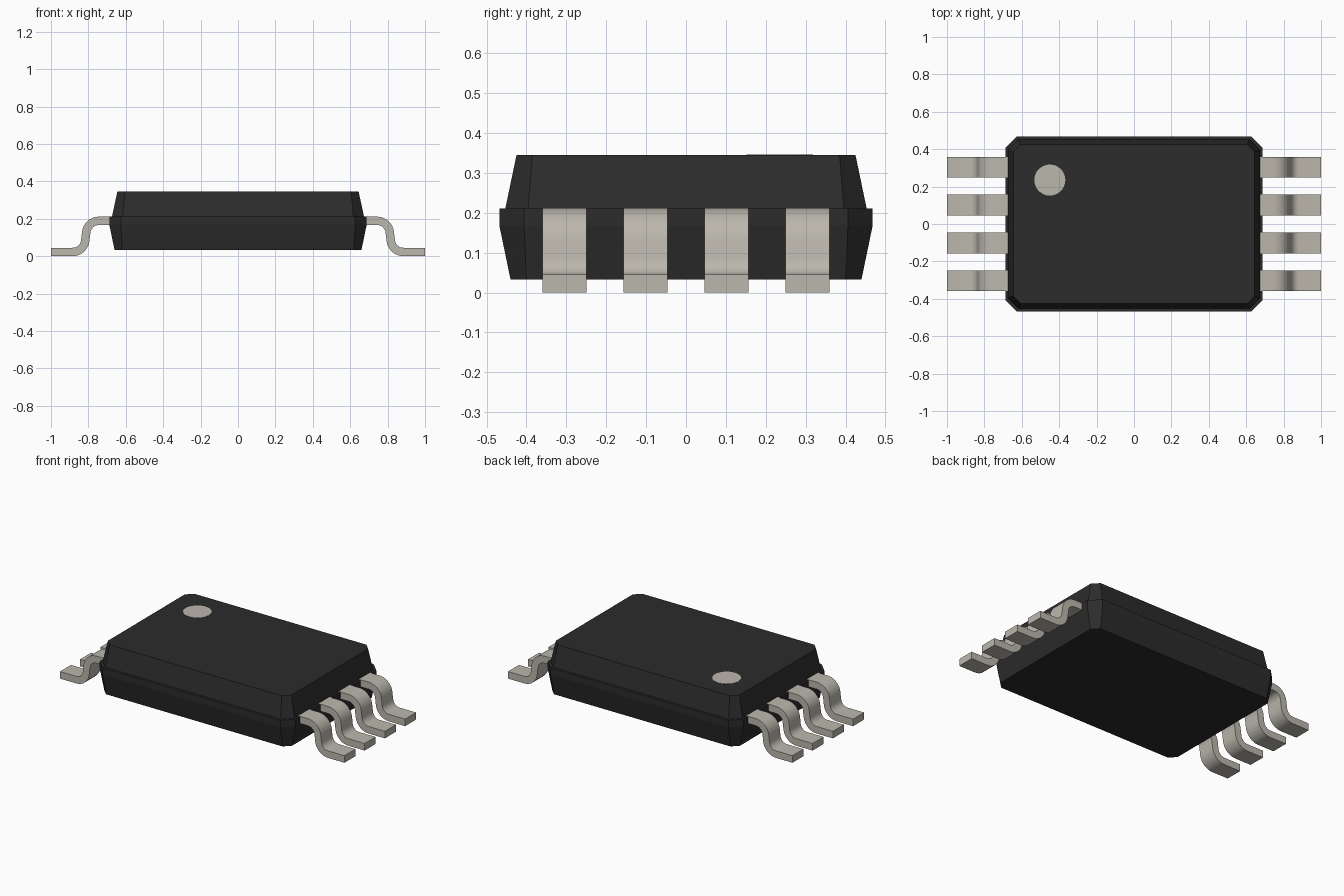
import bpy
import bmesh
import math

cube = bpy.data.objects.get("Cube")
if cube:
    bpy.data.objects.remove(cube, do_unlink=True)


def material(name, rgb):
    mat = bpy.data.materials.new(name)
    mat.use_nodes = True
    mat.diffuse_color = (*rgb, 1)
    bsdf = mat.node_tree.nodes["Principled BSDF"]
    bsdf.inputs["Base Color"].default_value = (*rgb, 1)
    bsdf.inputs["Roughness"].default_value = 0.6
    return mat


BLACK = material("black plastic", (0.025, 0.025, 0.025))
METAL = material("tinned metal", (0.50, 0.475, 0.42))


def add_object(name, bm, mat):
    bmesh.ops.recalc_face_normals(bm, faces=bm.faces)
    mesh = bpy.data.meshes.new(name)
    bm.to_mesh(mesh)
    bm.free()
    mesh.materials.append(mat)
    obj = bpy.data.objects.new(name, mesh)
    bpy.context.collection.objects.link(obj)
    return obj


def loft(bm, rings):
    """Skin closed rings of points and cap both ends."""
    loops = [[bm.verts.new(p) for p in ring] for ring in rings]
    for a, b in zip(loops, loops[1:]):
        for i in range(len(a)):
            j = (i + 1) % len(a)
            bm.faces.new((a[i], a[j], b[j], b[i]))
    bm.faces.new(loops[0])
    bm.faces.new(loops[-1])


# Package body: chamfered rectangles, tapered above and below a narrow belt
def chamfered(hx, hy, c, z):
    corners = [(hx, hy - c), (hx - c, hy), (c - hx, hy), (-hx, hy - c),
               (-hx, c - hy), (c - hx, -hy), (hx - c, -hy), (hx, c - hy)]
    return [(x, y, z) for x, y in corners]


bm = bmesh.new()
loft(bm, [chamfered(0.66, 0.44, 0.04, 0.033),
          chamfered(0.688, 0.468, 0.062, 0.168),
          chamfered(0.688, 0.468, 0.062, 0.211),
          chamfered(0.674, 0.453, 0.057, 0.211),
          chamfered(0.645, 0.425, 0.04, 0.345)])
add_object("package_body", bm, BLACK)


# Leads: a gull-wing centre line given thickness and width
def lead_path(radius=0.068, turn=math.radians(83), steps=8):
    top, foot, mid_x = 0.189, 0.0225, 0.814
    drop = top - foot - 2 * radius * (1 - math.cos(turn))
    run = drop / math.tan(turn)
    half = radius * math.sin(turn) + run / 2
    path = [(0.62, top, 0.0)]
    for i in range(steps + 1):
        a = turn * i / steps
        path.append((mid_x - half + radius * math.sin(a),
                     top - radius * (1 - math.cos(a)), a))
    for i in range(steps + 1):
        a = turn * (1 - i / steps)
        path.append((mid_x + half - radius * math.sin(a),
                     foot + radius * (1 - math.cos(a)), a))
    path.append((1.0, foot, 0.0))
    return path


def add_lead(name, side, y, width=0.11, thick=0.045):
    bm = bmesh.new()
    rings = []
    for x, z, a in lead_path():
        nx, nz = math.sin(a) * thick / 2, math.cos(a) * thick / 2
        rings.append([(side * (x + s * nx), y + t * width / 2, z + s * nz)
                      for s, t in ((1, -1), (1, 1), (-1, 1), (-1, -1))])
    loft(bm, rings)
    obj = add_object(name, bm, METAL)
    bpy.ops.object.select_all(action='DESELECT')
    obj.select_set(True)
    bpy.context.view_layer.objects.active = obj
    bpy.ops.object.shade_smooth_by_angle(angle=math.radians(35))


for side, label in ((1, "left"), (-1, "right")):
    for i in range(4):
        add_lead(f"{label}_lead_{i + 1}", side, (i - 1.5) * 0.203)

# Round marker beside the first lead
bm = bmesh.new()
dot = [(-0.45 + 0.083 * math.cos(a), 0.235 + 0.083 * math.sin(a))
       for a in (math.tau * i / 32 for i in range(32))]
loft(bm, [[(x, y, z) for x, y in dot] for z in (0.343, 0.346)])
add_object("pin_one_marker", bm, METAL)
